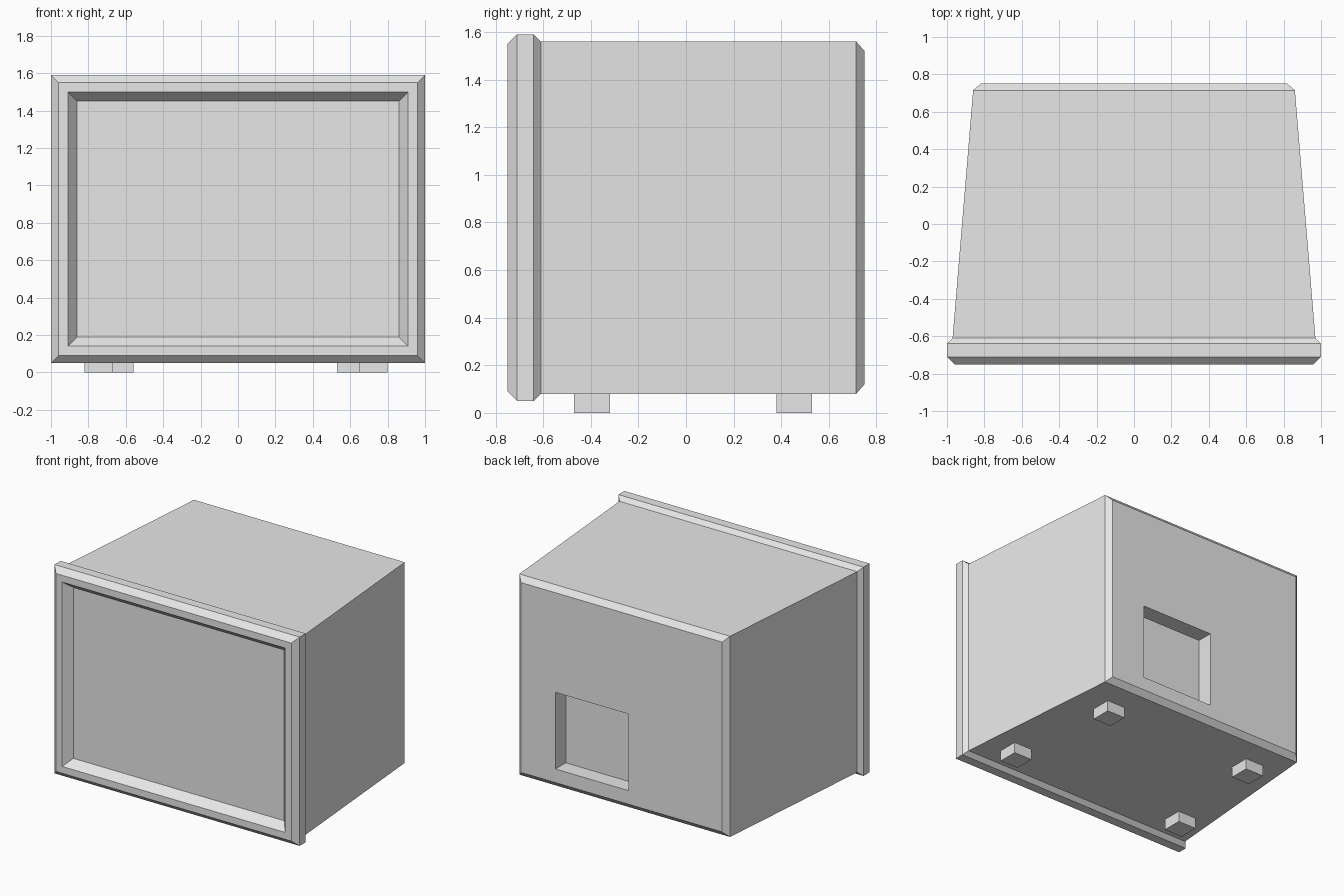
import bpy
import bmesh

cube = bpy.data.objects.get("Cube")
if cube:
    bpy.data.objects.remove(cube, do_unlink=True)

grey = bpy.data.materials.new("plain_grey")
grey.use_nodes = True
grey.diffuse_color = (0.8, 0.8, 0.8, 1)
grey.node_tree.nodes["Principled BSDF"].inputs["Base Color"].default_value = (0.8, 0.8, 0.8, 1)


def loft(name, rings, cap_start=False, cap_end=False):
    """Skin a row of upright rectangles, each (x0, x1, z0, z1, y)."""
    bm = bmesh.new()
    loops = [[bm.verts.new(p) for p in ((x0, y, z0), (x1, y, z0), (x1, y, z1), (x0, y, z1))]
             for x0, x1, z0, z1, y in rings]
    for a, b in zip(loops, loops[1:]):
        for i in range(4):
            j = (i + 1) % 4
            bm.faces.new((a[j], a[i], b[i], b[j]))
    if cap_start:
        bm.faces.new(loops[0])
    if cap_end:
        bm.faces.new(loops[-1][::-1])
    mesh = bpy.data.meshes.new(name)
    bm.to_mesh(mesh)
    bm.free()
    mesh.materials.append(grey)
    obj = bpy.data.objects.new(name, mesh)
    bpy.context.collection.objects.link(obj)
    return obj


def centred(half_x, z0, z1, y):
    return (-half_x, half_x, z0, z1, y)


# Front bezel: recessed screen, sloped inner lip, chamfered outer rim
loft("screen_bezel", [
    centred(0.86, 0.19, 1.45, -0.69),
    centred(0.91, 0.14, 1.50, -0.75),
    centred(0.96, 0.09, 1.55, -0.75),
    centred(1.00, 0.05, 1.59, -0.71),
    centred(1.00, 0.05, 1.59, -0.64),
    centred(0.97, 0.08, 1.56, -0.61),
], cap_start=True)

# Tapered housing with chamfered back edge and a square socket recess
socket = (-0.055, 0.54, 0.22, 0.785)
loft("housing", [
    centred(0.97, 0.08, 1.56, -0.61),
    centred(0.86, 0.08, 1.56, 0.715),
    centred(0.82, 0.12, 1.52, 0.75),
    (*socket, 0.75),
    (*socket, 0.63),
], cap_end=True)

# Four short feet, the back pair set closer together
FOOT = 0.15
for name, x, y in (("front_right_foot", -0.82, -0.47), ("front_left_foot", 0.65, -0.47),
                   ("back_right_foot", -0.71, 0.38), ("back_left_foot", 0.53, 0.38)):
    loft(name, [(x, x + FOOT, 0, 0.08, y), (x, x + FOOT, 0, 0.08, y + FOOT)],
         cap_start=True, cap_end=True)
